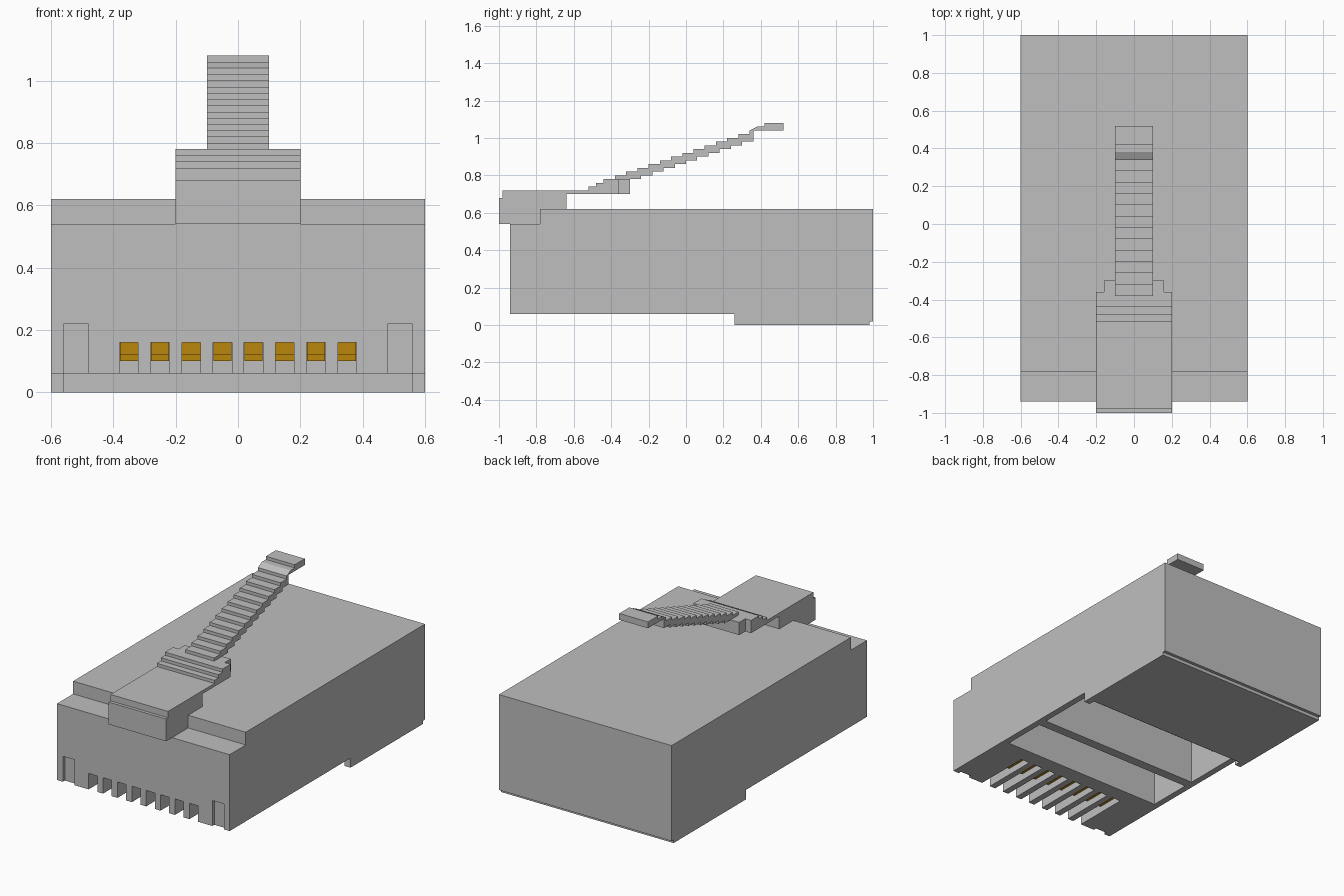
import bpy
import bmesh

cube = bpy.data.objects.get("Cube")
if cube:
    bpy.data.objects.remove(cube, do_unlink=True)


def material(name, rgb):
    mat = bpy.data.materials.new(name)
    mat.use_nodes = True
    colour = (*rgb, 1)
    mat.diffuse_color = colour
    mat.node_tree.nodes["Principled BSDF"].inputs["Base Color"].default_value = colour
    return mat


GREY = material("silver_grey", (0.52, 0.52, 0.52))
GOLD = material("contact_gold", (0.479, 0.238, 0.003))


def add_prism(bm, profile, x0, x1):
    """Extrude a (y, z) outline from x0 to x1."""
    face = bm.faces.new([bm.verts.new((x0, y, z)) for y, z in profile])
    moved = bmesh.ops.extrude_face_region(bm, geom=[face])["geom"]
    verts = [g for g in moved if isinstance(g, bmesh.types.BMVert)]
    bmesh.ops.translate(bm, verts=verts, vec=(x1 - x0, 0, 0))


def rect(y0, y1, z0, z1):
    return [(y0, z0), (y1, z0), (y1, z1), (y0, z1)]


def make(name, prisms, mat):
    bm = bmesh.new()
    for profile, x0, x1 in prisms:
        add_prism(bm, profile, x0, x1)
    bmesh.ops.recalc_face_normals(bm, faces=bm.faces)
    mesh = bpy.data.meshes.new(name)
    bm.to_mesh(mesh)
    bm.free()
    mesh.materials.append(mat)
    obj = bpy.data.objects.new(name, mesh)
    bpy.context.scene.collection.objects.link(obj)
    return obj


# Housing with front shoulder, underside lip and stepped rear edge
housing = make("housing", [([
    (-0.94, 0.06), (0.26, 0.06), (0.26, 0), (0.98, 0), (0.98, 0.02), (1, 0.02),
    (1, 0.62), (-0.78, 0.62), (-0.78, 0.54), (-0.94, 0.54)], -0.6, 0.6)], GREY)

# Contact slots and shallow front corner recesses
slot_x = [-0.38 + 0.1 * i for i in range(8)]
cuts = [(rect(-1.1, -0.58, -0.1, 0.16), x, x + 0.06) for x in slot_x]
cuts += [(rect(-1.1, -0.92, -0.1, 0.22), x, x + 0.08) for x in (-0.56, 0.48)]

# Underside pockets, the rear one with a stepped ramp
cuts.append((rect(-0.48, -0.2, -0.1, 0.36), -0.56, 0.56))
ramp = [(-0.14, -0.1), (0.30, -0.1)]
for i in range(6):
    y, z = 0.30 - 0.04 * i, 0.08 + 0.02 * i
    ramp += [(y, z), (y - 0.04, z)]
ramp += [(0.06, 0.36), (-0.14, 0.36)]
cuts.append((ramp, -0.56, 0.56))

cutter = make("housing_cutter", cuts, GREY)
cutter.hide_render = True
boolean = housing.modifiers.new("recesses", "BOOLEAN")
boolean.operation = "DIFFERENCE"
boolean.solver = "EXACT"
boolean.object = cutter
depsgraph = bpy.context.evaluated_depsgraph_get()
carved = bpy.data.meshes.new_from_object(housing.evaluated_get(depsgraph))
housing.modifiers.clear()
housing.data = carved
bpy.data.objects.remove(cutter, do_unlink=True)

# Gold contacts, deeper towards the back of each slot
contact = [(-0.82, 0.12), (-0.76, 0.12), (-0.76, 0.10), (-0.62, 0.10),
           (-0.62, 0.16), (-0.82, 0.16)]
make("contacts", [(contact, x + 0.001, x + 0.059) for x in slot_x], GOLD)

# Latch base, stepping up towards the lever
make("latch_base", [([
    (-1, 0.54), (-0.78, 0.54), (-0.78, 0.62), (-0.64, 0.62), (-0.64, 0.70),
    (-0.36, 0.70), (-0.36, 0.78), (-0.44, 0.78), (-0.44, 0.76), (-0.48, 0.76),
    (-0.48, 0.74), (-0.52, 0.74), (-0.52, 0.72), (-0.98, 0.72), (-0.98, 0.68),
    (-1, 0.68)], -0.2, 0.2)], GREY)
make("latch_neck", [(rect(-0.36, -0.30, 0.70, 0.78), -0.16, 0.16)], GREY)

# Stepped lever rising to the finger tab
upper, lower = [], []
for i in range(13):
    y, z = -0.38 + 0.06 * i, 0.78 + 0.02 * i
    upper += [(y, z), (y, z + 0.02)]
    if i < 11:
        lower += [(y + 0.14, z), (y + 0.14, z + 0.02)]
upper += [(0.38, 1.04), (0.38, 1.06), (0.42, 1.06), (0.42, 1.08)]
upper = [p for i, p in enumerate(upper) if i == 0 or p != upper[i - 1]]
lower = lower[:-1] + [(0.36, 1.04)]
lever = upper + [(0.52, 1.08), (0.52, 1.04)] + lower[::-1]
# Drop the duplicated step corner before the tab
lever = [p for p in lever if p != (0.38, 1.04)]
make("latch_lever", [(lever, -0.1, 0.1)], GREY)
